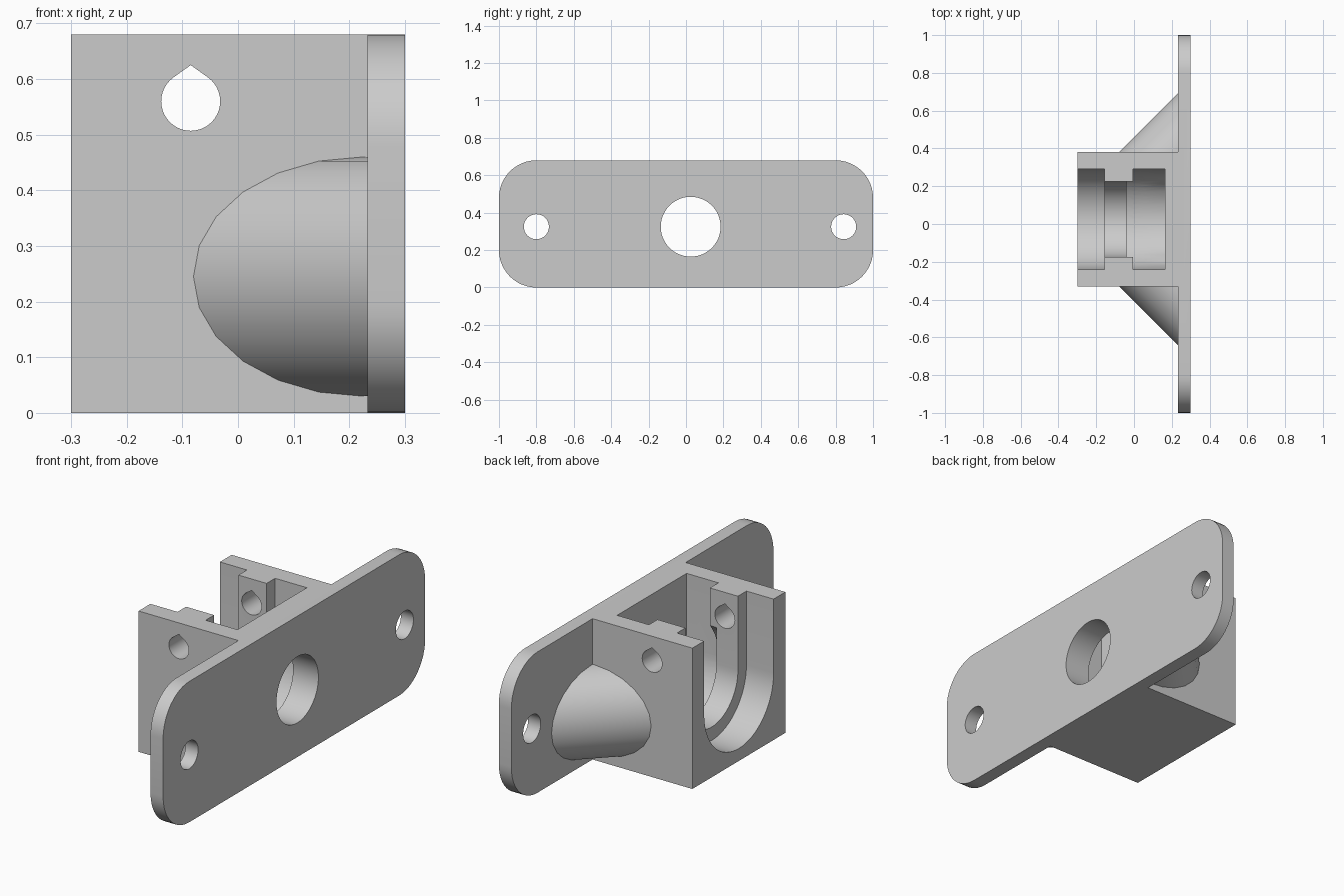
import bpy, bmesh
from math import pi, sin, cos, acos
from mathutils import Matrix, Vector

cube = bpy.data.objects.get("Cube")
if cube:
    bpy.data.objects.remove(cube, do_unlink=True)

grey = bpy.data.materials.new("plain grey")
grey.use_nodes = True
colour = (0.6, 0.6, 0.6, 1)
grey.diffuse_color = colour
grey.node_tree.nodes["Principled BSDF"].inputs["Base Color"].default_value = colour

HEIGHT = 0.68
PLATE_BACK, PLATE_FACE = 0.233, 0.3
BORE_Y, BORE_Z = 0.025, 0.325


def prism(name, points, start, end, axis):
    """Extrude a profile: (y, z) points along x, or (x, z) points along y."""
    def place(p, d):
        return (d, p[0], p[1]) if axis == "x" else (p[0], d, p[1])
    bm = bmesh.new()
    face = bm.faces.new([bm.verts.new(place(p, start)) for p in points])
    side = bmesh.ops.extrude_face_region(bm, geom=[face])["geom"]
    move = Vector(place((0, 0), end - start))
    bmesh.ops.translate(bm, vec=move, verts=[v for v in side if isinstance(v, bmesh.types.BMVert)])
    bmesh.ops.recalc_face_normals(bm, faces=bm.faces)
    mesh = bpy.data.meshes.new(name)
    bm.to_mesh(mesh)
    bm.free()
    mesh.materials.append(grey)
    obj = bpy.data.objects.new(name, mesh)
    bpy.context.collection.objects.link(obj)
    return obj


def arc(cx, cz, r, a0, a1, steps):
    return [(cx + r * cos(a0 + (a1 - a0) * i / steps), cz + r * sin(a0 + (a1 - a0) * i / steps))
            for i in range(steps + 1)]


def circle(cx, cz, r, n=48):
    return arc(cx, cz, r, 0, 2 * pi, n)[:-1]


def box(x0, x1, z0, z1):
    return [(x0, z0), (x1, z0), (x1, z1), (x0, z1)]


def u_slot(r):
    """Round-bottomed slot that is open at the top."""
    return [(BORE_Y + r, 0.8)] + arc(BORE_Y, BORE_Z, r, 0, -pi, 32) + [(BORE_Y - r, 0.8)]


def combine(target, tool, operation):
    """Apply a boolean and discard the tool."""
    mod = target.modifiers.new("boolean", "BOOLEAN")
    mod.operation, mod.solver, mod.object = operation, "EXACT", tool
    bpy.context.view_layer.update()
    with bpy.context.temp_override(object=target, active_object=target):
        bpy.ops.object.modifier_apply(modifier=mod.name)
    bpy.data.objects.remove(tool, do_unlink=True)


# Rounded mounting plate
r = 0.2
outline = []
for i, (y, z) in enumerate([(1 - r, HEIGHT - r), (r - 1, HEIGHT - r), (r - 1, r), (1 - r, r)]):
    outline += arc(y, z, r, i * pi / 2, (i + 1) * pi / 2, 12)
bracket = prism("mounting_bracket", outline, PLATE_BACK, PLATE_FACE, "x")

# Housing block
combine(bracket, prism("housing", box(-0.3, 0.26, 0, HEIGHT), -0.33, 0.38, "y"), "UNION")

# Diagonal round gussets on both sides, trimmed to the plate and wall
for sign, wall in ((1, 0.38), (-1, -0.33)):
    gusset = prism("gusset", circle(0, 0, 0.215, 24), -1.2, 1.2, "y")
    turn = Matrix.Rotation(-sign * pi / 4, 4, "Z")
    gusset.data.transform(Matrix.Translation((0.224, wall, 0.245)) @ turn)
    trim = prism("trim", box(-0.6, 0.26, -0.1, 0.9), wall - sign * 0.03, wall + sign * 0.5, "y")
    combine(gusset, trim, "INTERSECT")
    combine(bracket, gusset, "UNION")

# Stepped channel, rear chamber and plate holes
tear = 0.053
half = acos(tear / 0.065)
teardrop = arc(-0.085, 0.56, tear, pi / 2 + half, 2.5 * pi - half, 32) + [(-0.085, 0.625)]
cutters = [
    (u_slot(0.2), -0.2, 0.05, "x"),
    (u_slot(0.265), -0.4, -0.155, "x"),
    (u_slot(0.265), -0.005, 0.165, "x"),
    (circle(BORE_Y, BORE_Z, 0.265, 64), -0.04, 0.165, "x"),
    (circle(BORE_Y, BORE_Z, 0.16), 0.1, 0.4, "x"),
    (circle(-0.8, BORE_Z, 0.067, 32), 0.2, 0.4, "x"),
    (circle(0.843, BORE_Z, 0.067, 32), 0.2, 0.4, "x"),
    (teardrop, -0.6, 0.6, "y"),
]
for profile, start, end, axis in cutters:
    combine(bracket, prism("cutter", profile, start, end, axis), "DIFFERENCE")

# Smooth curves, sharp edges
bpy.ops.object.select_all(action="DESELECT")
bracket.select_set(True)
bpy.context.view_layer.objects.active = bracket
bpy.ops.object.shade_smooth_by_angle(angle=pi / 6)
